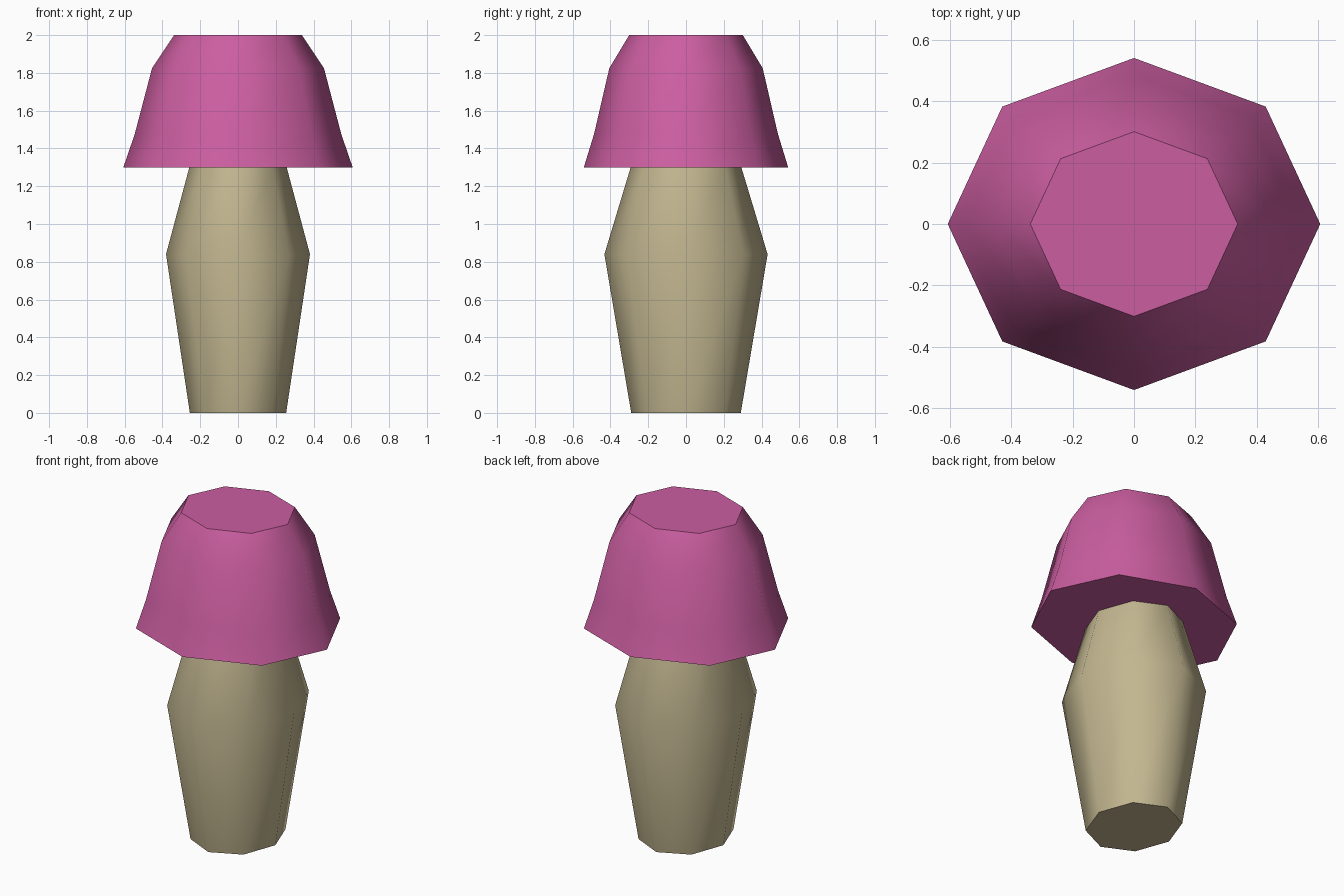
import bpy, bmesh, math

if "Cube" in bpy.data.objects:
    bpy.data.objects.remove(bpy.data.objects["Cube"])

SIDES = 8


def material(name, rgb):
    m = bpy.data.materials.new(name)
    m.diffuse_color = (*rgb, 1.0)
    m.use_nodes = True
    m.node_tree.nodes["Principled BSDF"].inputs["Base Color"].default_value = m.diffuse_color
    return m


def loft(name, rings, mat):
    """Closed octagonal loft through (z, x radius, y radius) rings."""
    bm = bmesh.new()
    loops = []
    for z, rx, ry in rings:
        loops.append([bm.verts.new((rx * math.cos(i * math.tau / SIDES),
                                    ry * math.sin(i * math.tau / SIDES), z))
                      for i in range(SIDES)])
    for a, b in zip(loops, loops[1:]):
        for i in range(SIDES):
            j = (i + 1) % SIDES
            bm.faces.new((a[i], a[j], b[j], b[i]))
    bm.faces.new(loops[0][::-1])
    bm.faces.new(loops[-1])
    bmesh.ops.recalc_face_normals(bm, faces=bm.faces)
    me = bpy.data.meshes.new(name)
    bm.to_mesh(me)
    bm.free()
    me.materials.append(mat)
    ob = bpy.data.objects.new(name, me)
    bpy.context.collection.objects.link(ob)
    bpy.ops.object.select_all(action='DESELECT')
    ob.select_set(True)
    bpy.context.view_layer.objects.active = ob
    bpy.ops.object.shade_smooth_by_angle(angle=math.radians(50))
    return ob


pink = material("pink", (0.60, 0.112, 0.355))
beige = material("beige", (0.54, 0.47, 0.28))

# Bulging stem
loft("stem", [(0, 0.255, 0.29), (0.84, 0.381, 0.432), (1.31, 0.255, 0.29)], beige)

# Flared cap with a flat top and closed underside
loft("cap", [(1.30, 0.607, 0.541), (1.475, 0.547, 0.487),
             (1.825, 0.455, 0.406), (2.0, 0.338, 0.301)], pink)
